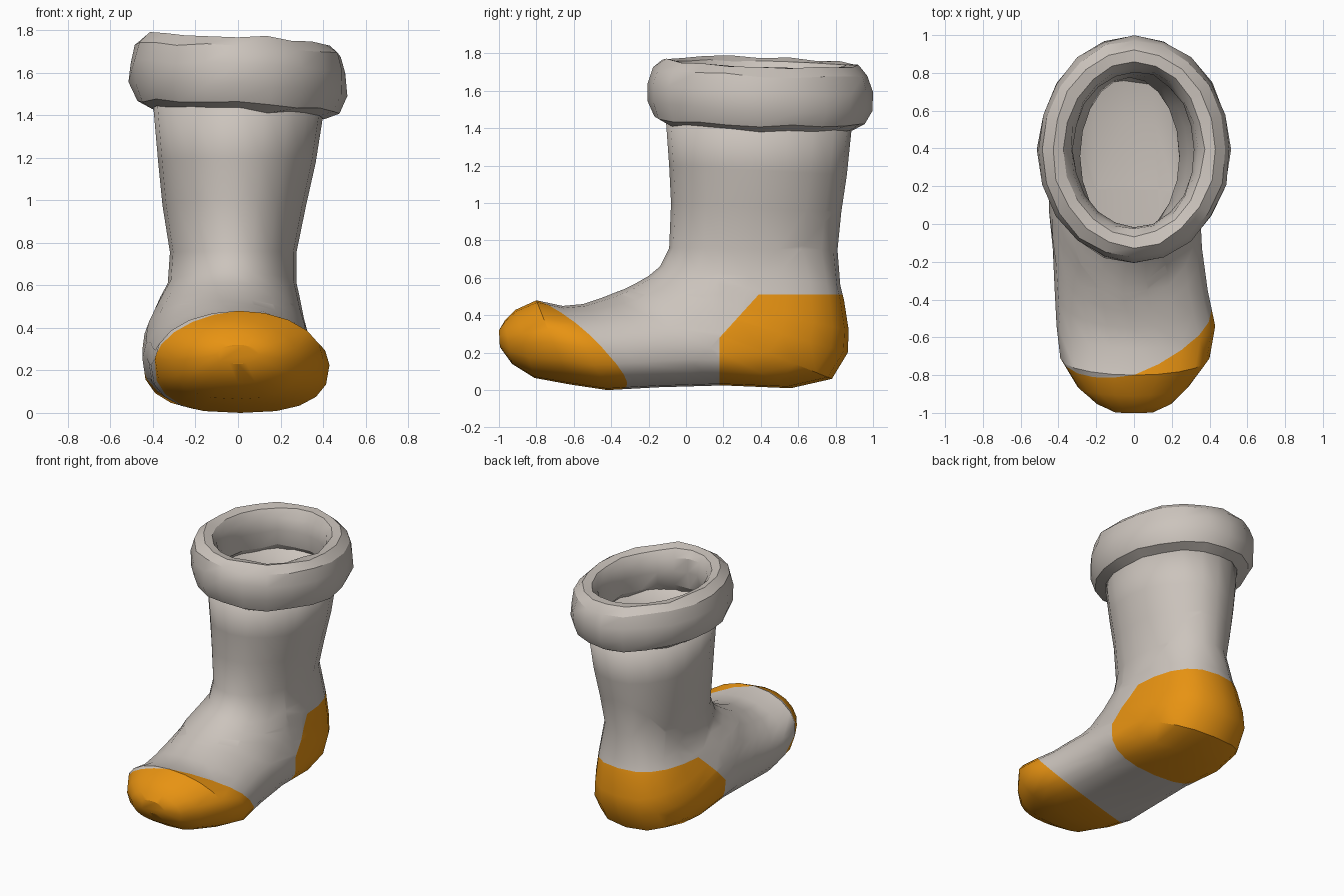
import bpy, bmesh, math, random
from mathutils import Vector

if "Cube" in bpy.data.objects:
    bpy.data.objects.remove(bpy.data.objects["Cube"])

random.seed(4)
SIDES = 20


def material(name, rgb):
    m = bpy.data.materials.new(name)
    m.diffuse_color = (*rgb, 1)
    m.use_nodes = True
    m.node_tree.nodes["Principled BSDF"].inputs["Base Color"].default_value = m.diffuse_color
    return m


fabric = material("warm grey fabric", (0.60, 0.55, 0.505))
orange = material("orange patch", (0.80, 0.29, 0.006))


def finish(bm, name, mats, angle):
    bmesh.ops.recalc_face_normals(bm, faces=bm.faces)
    mesh = bpy.data.meshes.new(name)
    bm.to_mesh(mesh)
    bm.free()
    for m in mats:
        mesh.materials.append(m)
    ob = bpy.data.objects.new(name, mesh)
    bpy.context.collection.objects.link(ob)
    bpy.ops.object.select_all(action='DESELECT')
    ob.select_set(True)
    bpy.context.view_layer.objects.active = ob
    bpy.ops.object.shade_smooth_by_angle(angle=math.radians(angle))
    return ob


def bridge(bm, a, b):
    for i in range(len(a)):
        j = (i + 1) % len(a)
        bm.faces.new((a[i], a[j], b[j], b[i]))


# Boot body: each ring is (front y, z, back y, z, left x, right x),
# running down the shaft, fanning round the heel, then along to the toe
rings = [
    (-0.11, 1.48, 0.89, 1.44, -0.40, 0.41),
    (-0.09, 1.20, 0.86, 1.15, -0.375, 0.365),
    (-0.08, 1.00, 0.83, 0.95, -0.355, 0.32),
    (-0.09, 0.76, 0.81, 0.75, -0.32, 0.275),
    (-0.14, 0.66, 0.825, 0.56, -0.33, 0.275),
    (-0.20, 0.61, 0.845, 0.48, -0.365, 0.29),
    (-0.27, 0.57, 0.87, 0.32, -0.41, 0.31),
    (-0.33, 0.54, 0.865, 0.20, -0.44, 0.33),
    (-0.37, 0.525, 0.78, 0.06, -0.45, 0.34),
    (-0.42, 0.505, 0.56, 0.01, -0.45, 0.35),
    (-0.46, 0.49, 0.20, 0.025, -0.43, 0.36),
    (-0.55, 0.46, -0.15, 0.015, -0.42, 0.39),
    (-0.66, 0.45, -0.42, 0.00, -0.41, 0.43),
    (-0.80, 0.48, -0.62, 0.03, -0.39, 0.40),
    (-0.91, 0.43, -0.81, 0.065, -0.30, 0.29),
    (-0.97, 0.37, -0.93, 0.14, -0.20, 0.20),
    (-1.00, 0.32, -0.995, 0.23, -0.10, 0.10),
]
bm = bmesh.new()
loops = []
for k, (fy, fz, by, bz, xl, xr) in enumerate(rings):
    front, back = Vector((0, fy, fz)), Vector((0, by, bz))
    mid, half = (front + back) / 2, (front - back) / 2
    loop = []
    for i in range(SIDES):
        t = 2 * math.pi * i / SIDES
        c, s = math.cos(t), math.sin(t)
        e = 2 / 2.6 if c < 0 and k > 3 else 1      # squarer heel and sole
        c, s = (math.copysign(abs(v) ** e, v) for v in (c, s))
        p = mid + half * c
        p.x = (xl + xr) / 2 + s * (xr - xl) / 2
        loop.append(bm.verts.new(p))
    loops.append(loop)
for a, b in zip(loops, loops[1:]):
    bridge(bm, a, b)
bm.faces.new(loops[-1])

# Patch outlines as cutting planes (point, normal pointing into the patch)
toe = [((0, -0.353, 0), (0.282, -1, -0.93))]
heel = [((0, 0.18, 0), (0, 1, 0)),
        ((0, 0.17, 0.27), (0, 0.22, -0.20)),
        ((0, 0, 0.51), (0, 0, -1))]
for co, no in toe + heel:
    bmesh.ops.bisect_plane(bm, geom=bm.verts[:] + bm.edges[:] + bm.faces[:],
                           dist=0.0005, plane_co=co, plane_no=no)


def inside(p, planes):
    return all((p - Vector(co)).dot(Vector(no)) > 0 for co, no in planes)


for f in bm.faces:
    p = f.calc_center_median()
    f.material_index = int(inside(p, toe) or inside(p, heel))

# Slots 2 and 3 give the lining its plain fabric colour
boot = finish(bm, "boot_body", (fabric, orange, fabric, fabric), 32)
wall = boot.modifiers.new("wall", 'SOLIDIFY')
wall.thickness = 0.035
wall.offset = -1
wall.material_offset = 2

# Soft cuff: rounded profile (inset, height) swept round an ellipse
profile = [(0.11, 0.0), (0.035, 0.03), (0.002, 0.11), (0.002, 0.21),
           (0.025, 0.295), (0.08, 0.345), (0.14, 0.33), (0.175, 0.28),
           (0.19, 0.19), (0.17, 0.07)]
bm = bmesh.new()
sections = []
for i in range(SIDES):
    t = 2 * math.pi * i / SIDES
    section = []
    for d, h in profile:
        d += random.uniform(0, 0.012)
        x = (0.517 - d) * math.cos(t)
        y = 0.395 + (0.607 - d) * math.sin(t)
        z = 1.41 + h - 0.055 * x - 0.03 * (y - 0.4) + random.uniform(-0.01, 0.01)
        section.append(bm.verts.new((x, y, z)))
    sections.append(section)
for i in range(SIDES):
    bridge(bm, sections[i], sections[(i + 1) % SIDES])
finish(bm, "cuff", (fabric,), 28)
